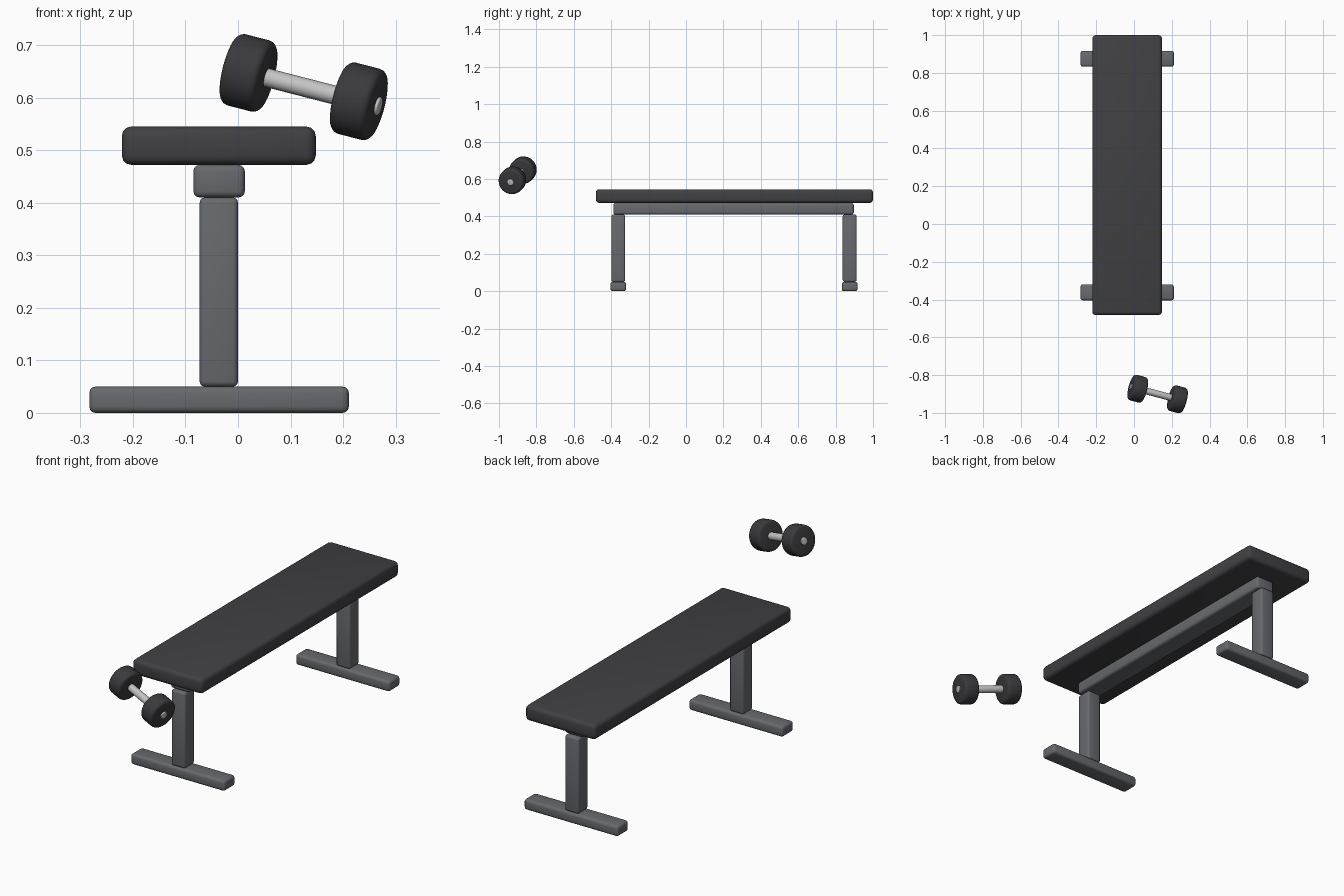
import bpy, math
from mathutils import Vector

if "Cube" in bpy.data.objects:
    bpy.data.objects.remove(bpy.data.objects["Cube"])


def material(name, r, g, b):
    m = bpy.data.materials.new(name)
    m.diffuse_color = (r, g, b, 1)
    m.use_nodes = True
    m.node_tree.nodes["Principled BSDF"].inputs["Base Color"].default_value = m.diffuse_color
    return m


vinyl = material("black_vinyl", 0.052, 0.051, 0.057)
frame = material("grey_steel", 0.135, 0.142, 0.155)
rubber = material("black_rubber", 0.042, 0.041, 0.045)
chrome = material("bright_chrome", 0.55, 0.55, 0.55)


def finish(name, mat, bevel, segments=3):
    """Name, colour, round the edges and smooth the active object."""
    o = bpy.context.object
    o.name = name
    o.data.materials.append(mat)
    if bevel:
        b = o.modifiers.new("rounding", "BEVEL")
        b.width, b.segments = bevel, segments
        b.limit_method = "ANGLE"
        b.angle_limit = math.radians(50)
        bpy.ops.object.modifier_apply(modifier=b.name)
    bpy.ops.object.shade_smooth_by_angle(angle=math.radians(40))
    return o


def box(name, x, y, z, mat, bevel):
    """Rounded box from (min, max) pairs."""
    bpy.ops.mesh.primitive_cube_add(size=1, location=[sum(p) / 2 for p in (x, y, z)])
    bpy.context.object.scale = [p[1] - p[0] for p in (x, y, z)]
    bpy.ops.object.transform_apply(location=False, rotation=False, scale=True)
    return finish(name, mat, bevel)


def rod(name, center, axis, length, radius, sides, mat, bevel):
    """Cylinder lying along an axis."""
    bpy.ops.mesh.primitive_cylinder_add(
        vertices=sides, radius=radius, depth=length, location=center,
        rotation=axis.to_track_quat("Z", "Y").to_euler())
    return finish(name, mat, bevel)


# Bench pad and the beam beneath it
box("pad", (-0.221, 0.148), (-0.482, 1.0), (0.472, 0.545), vinyl, 0.018)
box("beam", (-0.085, 0.013), (-0.388, 0.897), (0.41, 0.472), frame, 0.012)

# Front and back legs, each a post on a cross foot
for side, y in (("front", -0.362), ("back", 0.875)):
    box(side + "_post", (-0.073, 0.0), (y - 0.037, y + 0.037), (0.05, 0.41), frame, 0.01)
    box(side + "_foot", (-0.283, 0.211), (y - 0.042, y + 0.042), (0.0, 0.05), frame, 0.012)

# Tilted dumbbell: two heads on a thin handle
left = Vector((0.020, -0.872, 0.647))
right = Vector((0.230, -0.928, 0.593))
axis = (right - left).normalized()
for name, c in (("left_weight", left), ("right_weight", right)):
    rod(name, c, axis, 0.074, 0.070, 32, rubber, 0.013)
rod("handle", (left + right) / 2, axis, (right - left).length + 0.086, 0.018, 12, chrome, 0.003)
